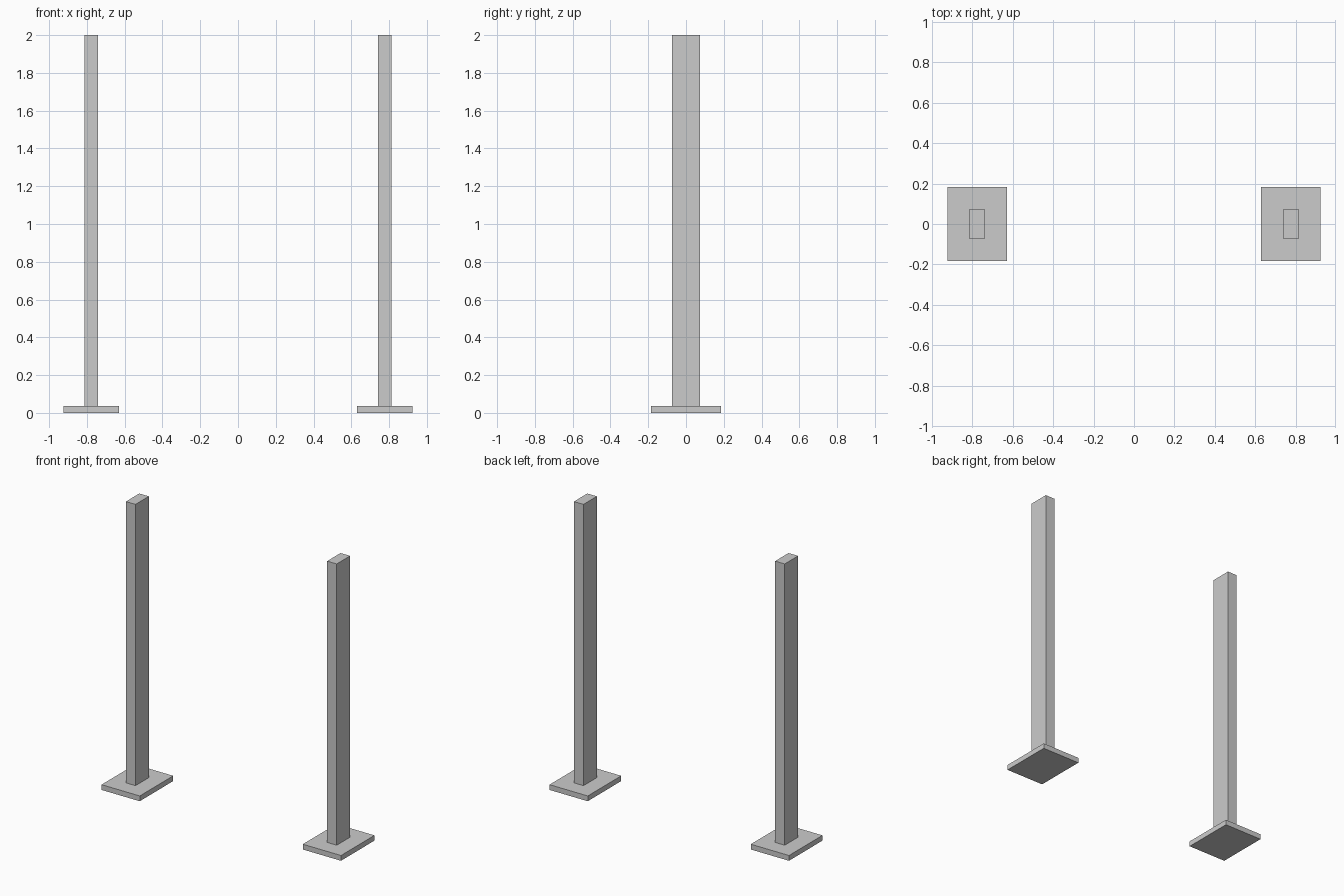
import bpy

if "Cube" in bpy.data.objects:
    bpy.data.objects.remove(bpy.data.objects["Cube"])

UNIT = 0.0737        # post width; the other sizes are multiples of it
CENTRE_X = 0.777
PLATE_H = UNIT / 2
HEIGHT = 2.0


def box(name, x, z0, z1, width, depth):
    bpy.ops.mesh.primitive_cube_add(size=1, location=(x, 0, (z0 + z1) / 2))
    obj = bpy.context.object
    obj.name = name
    obj.scale = (width, depth, z1 - z0)
    bpy.ops.object.transform_apply(location=False, rotation=False, scale=True)
    return obj


# Two matching uprights, each on its own base plate
for side, sign in (("left", -1), ("right", 1)):
    x = sign * CENTRE_X
    box(f"{side}_base_plate", x, 0, PLATE_H, 4 * UNIT, 5 * UNIT)
    box(f"{side}_post", x, PLATE_H, HEIGHT, UNIT, 2 * UNIT)
